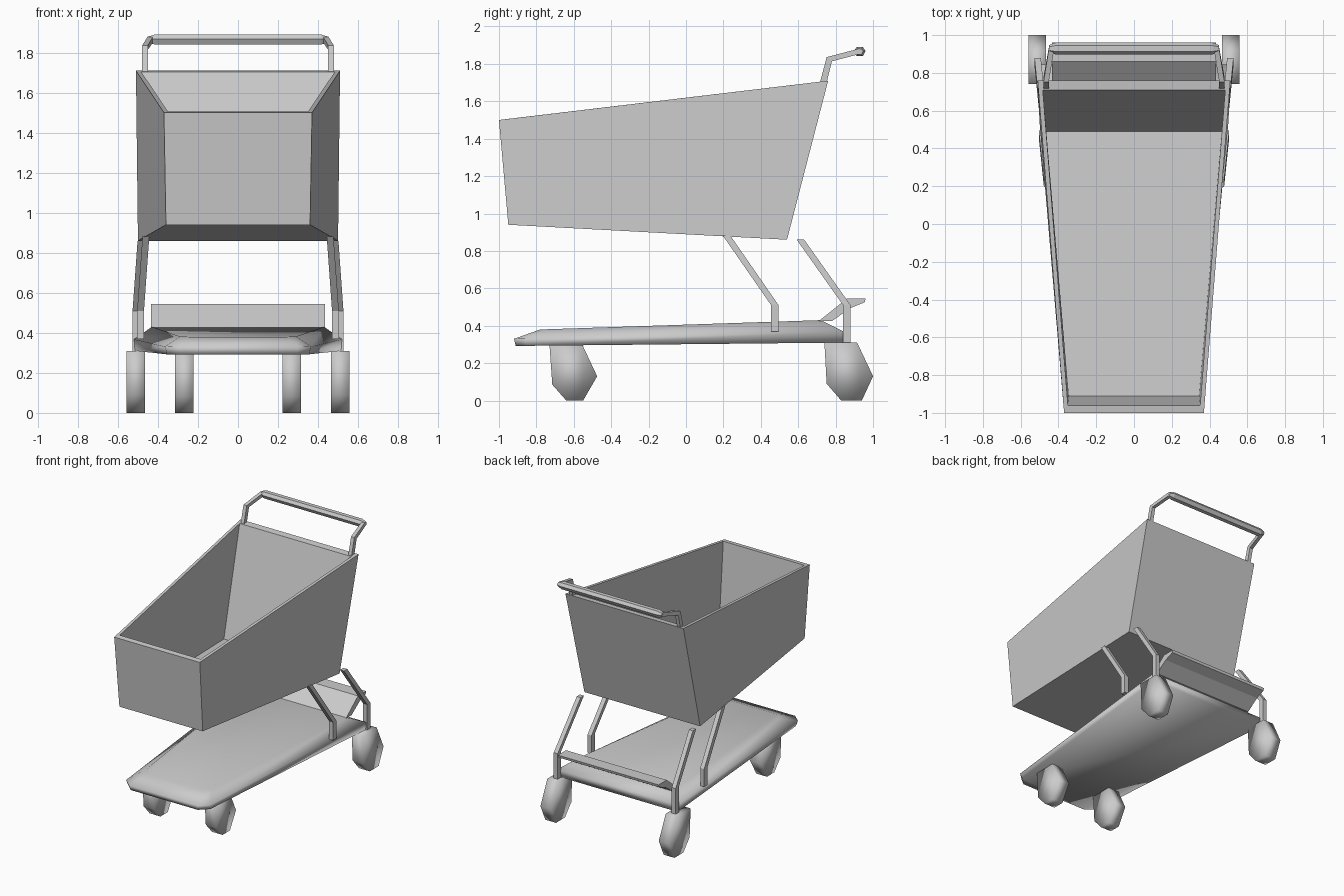
import bpy, bmesh
from mathutils import Vector

if "Cube" in bpy.data.objects:
    bpy.data.objects.remove(bpy.data.objects["Cube"])


def loft(name, groups, smooth=False, caps=True):
    """Each group is a list of vertex rings skinned into one closed shell."""
    bm = bmesh.new()
    for rings in groups:
        vs = [[bm.verts.new(p) for p in r] for r in rings]
        n = len(vs[0])
        for a, b in zip(vs, vs[1:]):
            for i in range(n):
                j = (i + 1) % n
                bm.faces.new((a[i], a[j], b[j], b[i]))
        if caps:
            bm.faces.new(vs[0])
            bm.faces.new(vs[-1])
    bmesh.ops.recalc_face_normals(bm, faces=bm.faces)
    me = bpy.data.meshes.new(name)
    bm.to_mesh(me)
    bm.free()
    for p in me.polygons:
        p.use_smooth = smooth
    ob = bpy.data.objects.new(name, me)
    bpy.context.collection.objects.link(ob)
    return ob


def mirrored(rings):
    return [rings, [[(-x, y, z) for x, y, z in r] for r in rings]]


def quad(front, back):
    """Symmetric four-point ring from (half width, y, z) at front and back."""
    (a, y0, z0), (b, y1, z1) = front, back
    return [(-a, y0, z0), (a, y0, z0), (b, y1, z1), (-b, y1, z1)]


def tube_ring(p, d, w=0.017):
    """Rectangle around p: half width w in x, half thickness vector d in y/z."""
    x, y, z = p
    return [(x - w, y - d[0], z - d[1]), (x + w, y - d[0], z - d[1]),
            (x + w, y + d[0], z + d[1]), (x - w, y + d[0], z + d[1])]


def prism(profile, x0, x1):
    return [[(x, y, z) for y, z in profile] for x in (x0, x1)]


# Basket: outer skin, rim, then inner skin
loft("basket", [[
    quad((0.36, -0.95, 0.94), (0.50, 0.54, 0.86)),
    quad((0.37, -1.00, 1.50), (0.51, 0.76, 1.71)),
    quad((0.35, -0.96, 1.505), (0.483, 0.71, 1.704)),
    quad((0.345, -0.91, 0.965), (0.465, 0.49, 0.89)),
]])


# Lower tray with chamfered front corners and a sloping bevel on top
def tray_ring(y0, y1, tip, shoulder, dy, back, z0, z1):
    half = [(tip, y0), (shoulder, y0 + dy), (back, y1)]
    pts = half + [(-x, y) for x, y in reversed(half)]
    return [(x, y, z0 + (z1 - z0) * (y - y0) / (y1 - y0)) for x, y in pts]


loft("lower_tray", [[
    tray_ring(-0.91, 0.84, 0.29, 0.355, 0.06, 0.515, 0.292, 0.31),
    tray_ring(-0.92, 0.845, 0.30, 0.365, 0.06, 0.52, 0.33, 0.368),
    tray_ring(-0.78, 0.72, 0.24, 0.29, 0.05, 0.43, 0.38, 0.43),
]], smooth=True)

# Raised stop plate at the back of the tray
loft("tray_stop", [prism([(0.71, 0.425), (0.86, 0.545), (0.96, 0.545),
                          (0.955, 0.525), (0.88, 0.495), (0.78, 0.425)], -0.435, 0.435)])


# Bent legs, cut level at both ends
def legs(name, x_top, y_top, z_top, x_low, y_low, z_low):
    d = (0.02, 0)
    loft(name, mirrored([tube_ring((x_top, y_top, z_top), d),
                         tube_ring((x_low, y_low, 0.51), d),
                         tube_ring((x_low, y_low, z_low), d)]))


legs("rear_legs", 0.485, 0.612, 0.86, 0.51, 0.86, 0.31)
legs("middle_legs", 0.46, 0.215, 0.885, 0.487, 0.475, 0.37)

# Handle posts and thick grip bar
loft("handle_posts", mirrored([
    tube_ring((0.465, 0.733, 1.695), (0.017, -0.004), 0.014),
    tube_ring((0.465, 0.766, 1.825), (0.014, -0.011), 0.014),
    tube_ring((0.437, 0.93, 1.868), (0.004, -0.014), 0.014)]))

GRIP = [(-0.03, 0.004), (-0.015, 0.026), (0.017, 0.026),
        (0.032, 0.004), (0.017, -0.024), (-0.015, -0.024)]
loft("handle_grip", [[[(x, 0.928 + s * y, 1.865 + s * z) for y, z in GRIP]
                      for x, s in ((-0.45, 0.6), (-0.415, 1), (0.415, 1), (0.45, 0.6))]])

# Faceted wheels, softly shaded
loft("front_wheels", mirrored(prism(
    [(-0.73, 0.30), (-0.715, 0.085), (-0.64, 0), (-0.55, 0), (-0.475, 0.13), (-0.555, 0.30)],
    0.222, 0.315)), smooth=True)
loft("rear_wheels", mirrored(prism(
    [(0.74, 0.31), (0.752, 0.09), (0.83, 0), (0.94, 0), (1.0, 0.13), (0.915, 0.31)],
    0.465, 0.558)), smooth=True)
